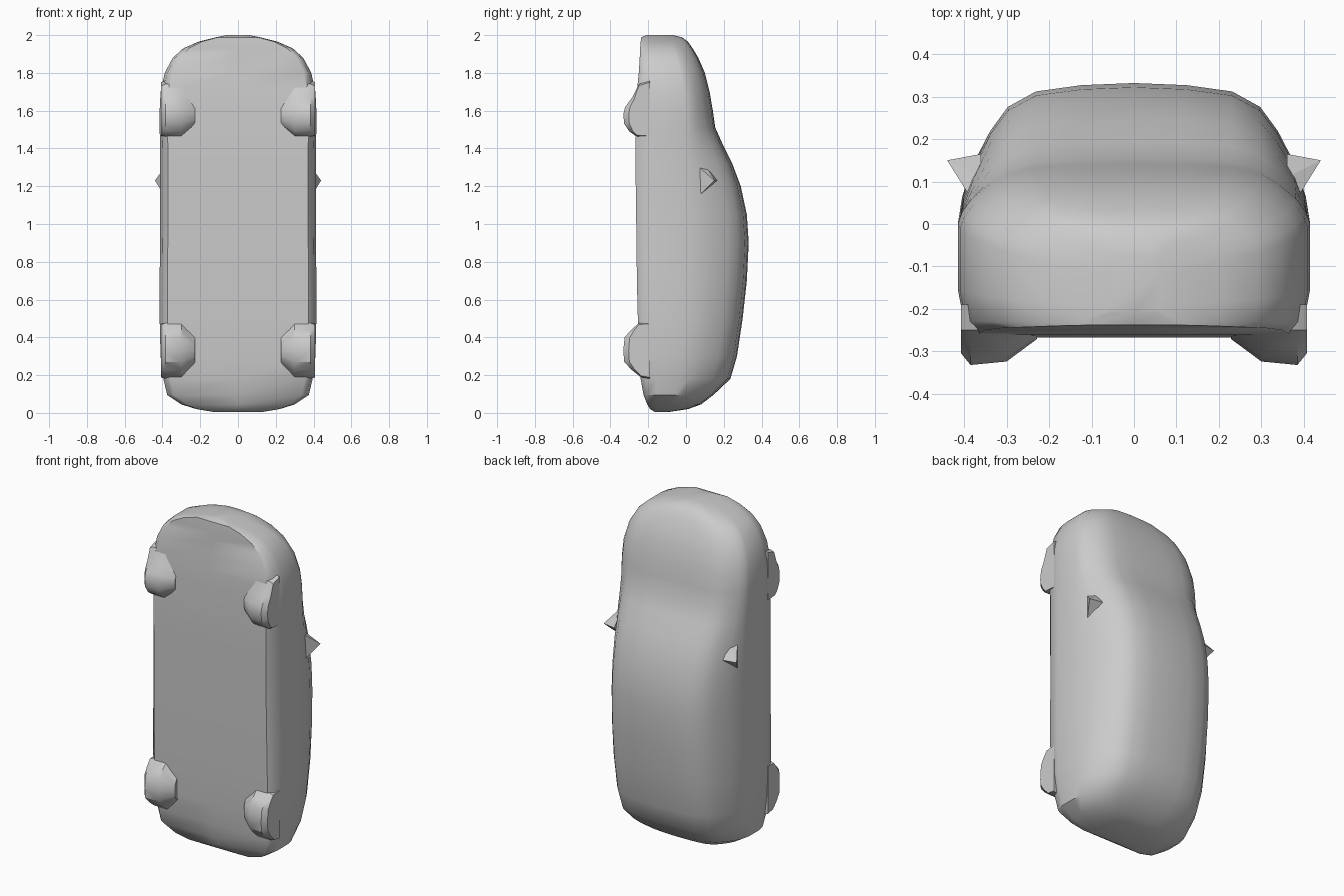
import bpy, bmesh, math

paint = bpy.data.materials.new("plain grey")
paint.diffuse_color = (0.6, 0.6, 0.6, 1)


def make(name, verts, faces, angle, mirror=False):
    """Mesh object with outward normals, optionally mirrored across x."""
    me = bpy.data.meshes.new(name)
    ob = bpy.data.objects.new(name, me)
    bpy.context.collection.objects.link(ob)
    bm = bmesh.new()
    vs = [bm.verts.new(v) for v in verts]
    if faces is None:
        bmesh.ops.convex_hull(bm, input=vs)
    else:
        for f in faces:
            bm.faces.new([vs[i] for i in f])
    bmesh.ops.recalc_face_normals(bm, faces=bm.faces)
    bm.to_mesh(me)
    bm.free()
    me.materials.append(paint)
    if mirror:
        mod = ob.modifiers.new("mirror", 'MIRROR')
        mod.use_clip = False
        mod.use_mirror_merge = False
    bpy.ops.object.select_all(action='DESELECT')
    ob.select_set(True)
    bpy.context.view_layer.objects.active = ob
    bpy.ops.object.shade_smooth_by_angle(angle=math.radians(angle))
    return ob


def loft(rings):
    """Faces joining equal-length closed rings, with both ends capped."""
    n = len(rings[0])
    faces = [tuple(range(n)), tuple(range((len(rings) - 1) * n, len(rings) * n))]
    for r in range(len(rings) - 1):
        for i in range(n):
            j = (i + 1) % n
            faces.append((r * n + i, r * n + j, (r + 1) * n + j, (r + 1) * n + i))
    return [p for ring in rings for p in ring], faces


# Body stations: height z, half width, underside y, sill y, belt y, roof y
stations = [
    (0.005, 0.13, -0.165, -0.16, -0.13, -0.09),
    (0.02, 0.22, -0.19, -0.18, -0.11, 0.01),
    (0.045, 0.30, -0.205, -0.195, -0.09, 0.08),
    (0.095, 0.375, -0.225, -0.21, -0.06, 0.145),
    (0.18, 0.395, -0.24, -0.215, -0.04, 0.235),
    (0.30, 0.41, -0.25, -0.225, -0.02, 0.27),
    (0.50, 0.415, -0.255, -0.23, 0, 0.30),
    (0.70, 0.415, -0.26, -0.23, 0, 0.322),
    (0.90, 0.413, -0.262, -0.23, 0, 0.332),
    (1.05, 0.412, -0.264, -0.23, 0, 0.322),
    (1.20, 0.412, -0.266, -0.23, 0, 0.29),
    (1.32, 0.412, -0.267, -0.23, 0, 0.245),
    (1.42, 0.413, -0.267, -0.23, 0, 0.195),
    (1.51, 0.415, -0.265, -0.23, 0, 0.155),
    (1.60, 0.415, -0.263, -0.23, 0, 0.142),
    (1.70, 0.41, -0.26, -0.23, -0.01, 0.125),
    (1.80, 0.388, -0.25, -0.23, -0.03, 0.10),
    (1.88, 0.345, -0.245, -0.23, -0.05, 0.065),
    (1.93, 0.29, -0.243, -0.23, -0.07, 0.035),
    (1.965, 0.21, -0.24, -0.23, -0.09, 0.01),
    (1.988, 0.12, -0.238, -0.228, -0.11, -0.02),
    (2.0, 0.06, -0.21, -0.20, -0.13, -0.07),
]
rings = []
for z, w, yb, ys, belt, yt in stations:
    h = yt - belt
    half = [(0.9 * w, yb), (0.965 * w, ys), (w, (ys * 2 + belt) / 3), (w, belt),
            (0.975 * w, belt + 0.2 * h), (0.92 * w, belt + 0.42 * h),
            (0.82 * w, belt + 0.66 * h), (0.72 * w, belt + 0.83 * h),
            (0.56 * w, belt + 0.94 * h), (0.3 * w, belt + 0.985 * h)]
    ring = [(0, yb, z)] + [(x, y, z) for x, y in half] + [(0, yt, z)]
    ring += [(-x, y, z) for x, y in reversed(half)]
    rings.append(ring)
make("car_body", *loft(rings), 40)


# Wheels: side profile (y, z) lofted from the inner chamfer to the outer face
def wheel(name, profile, cz, inner):
    slices = []
    for x, sy, sz in ((inner, 0.25, 0.5), (0.30, 0.9, 1), (0.385, 1, 1), (0.408, 0.65, 0.95)):
        slices.append([(x, -0.25 + (y + 0.25) * (sy if y < -0.25 else 1),
                        cz + (z - cz) * sz) for y, z in profile])
    make(name, *loft(slices), 35, True)


wheel("rear_wheels", [(-0.19, 0.18), (-0.24, 0.19), (-0.29, 0.23), (-0.327, 0.27),
                      (-0.332, 0.33), (-0.325, 0.40), (-0.29, 0.44), (-0.25, 0.475),
                      (-0.19, 0.48)], 0.33, 0.228)
wheel("front_wheels", [(-0.19, 1.46), (-0.265, 1.465), (-0.30, 1.49), (-0.327, 1.53),
                       (-0.332, 1.58), (-0.322, 1.62), (-0.285, 1.67), (-0.25, 1.74),
                       (-0.19, 1.76)], 1.575, 0.228)

# Door mirrors: small faceted spikes
make("door_mirrors", [(0.39, 0.07, 1.30), (0.39, 0.07, 1.15), (0.44, 0.15, 1.23),
                      (0.36, 0.165, 1.23), (0.36, 0.11, 1.30), (0.36, 0.07, 1.22)],
     None, 20, True)
